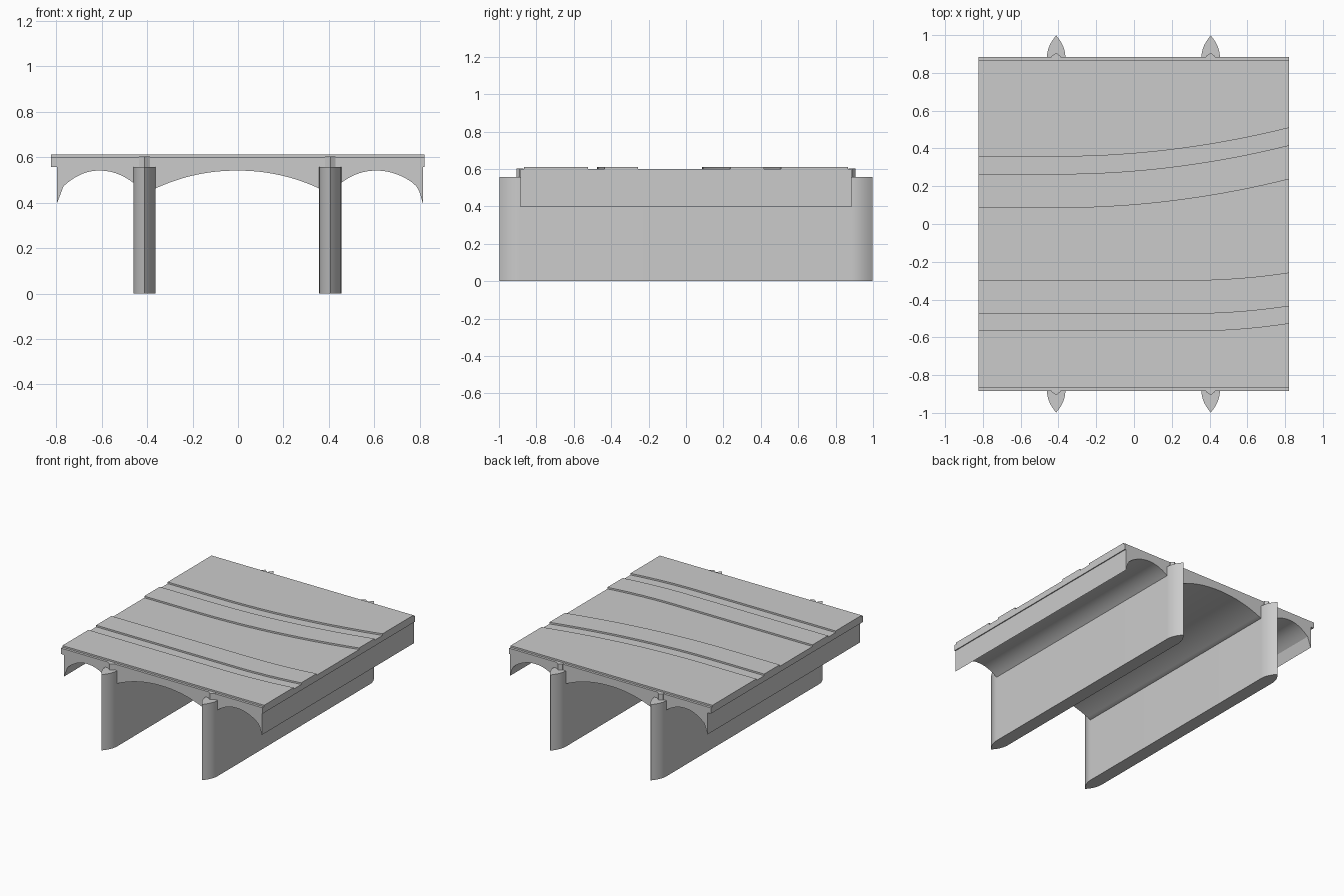
import bpy, bmesh, math

if "Cube" in bpy.data.objects:
    bpy.data.objects.remove(bpy.data.objects["Cube"])


def extrude(name, pts, axis, lo, hi):
    """Solid from a 2D outline: axis 'Y' takes (x, z), axis 'Z' takes (x, y)."""
    bm = bmesh.new()

    def place(p, h):
        return (p[0], h, p[1]) if axis == 'Y' else (p[0], p[1], h)

    a = [bm.verts.new(place(p, lo)) for p in pts]
    b = [bm.verts.new(place(p, hi)) for p in pts]
    n = len(pts)
    caps = [bm.faces.new(a), bm.faces.new(b)]
    for i in range(n):
        j = (i + 1) % n
        bm.faces.new((a[i], a[j], b[j], b[i]))
    bmesh.ops.recalc_face_normals(bm, faces=bm.faces)
    bmesh.ops.triangulate(bm, faces=caps)
    me = bpy.data.meshes.new(name)
    bm.to_mesh(me)
    bm.free()
    ob = bpy.data.objects.new(name, me)
    bpy.context.collection.objects.link(ob)
    bpy.ops.object.select_all(action='DESELECT')
    ob.select_set(True)
    bpy.context.view_layer.objects.active = ob
    bpy.ops.object.shade_smooth_by_angle(angle=math.radians(25))
    return ob


ROAD, TOP, SIDE = 0.60, 0.612, 0.885
X0, X1 = -0.822, 0.82
PIERS = (-0.412, 0.406)


def arc(xa, xb, za, zb, crown, n=20, xm=None):
    """Flattened arch from (xa, za) over the crown to (xb, zb)."""
    xm = (xa + xb) / 2 if xm is None else xm
    out = []
    for i in range(n + 1):
        x = xa + (xb - xa) * i / n
        t = abs(x - xm) / (xm - xa if x < xm else xb - xm)
        out.append((x, crown - (crown - (za if x < xm else zb)) * t ** 2.1))
    return out


# Arched bridge body with deck overhangs at both ends
profile = [(X0, ROAD), (X0, 0.557), (-0.796, 0.557), (-0.796, 0.398)]
profile += arc(-0.768, -0.46, 0.472, 0.487, 0.541, xm=-0.61)
profile += [(-0.46, 0.46)] + arc(-0.362, 0.356, 0.463, 0.463, 0.541, 28) + [(0.454, 0.46)]
profile += arc(0.454, 0.765, 0.487, 0.49, 0.541, xm=0.607)
profile += [(0.785, 0.472), (0.798, 0.449), (0.813, 0.398), (0.813, 0.557), (X1, 0.557), (X1, ROAD)]
extrude("arched_body", profile, 'Y', -SIDE, SIDE)


# Raised pavements, following the widening curves of the roadway
def kerb(y0, rise, start, n=24):
    pts = []
    for i in range(n + 1):
        x = X0 + (X1 - X0) * i / n
        pts.append((x, y0 + rise * max(0, (x - start) / (X1 - start)) ** 2))
    return pts


def north(y):
    return kerb(y, 0.152, -0.4)


def south(y):
    return kerb(y, 0.04, 0.3)


def edge(y):
    return [(X0, y), (X1, y)]


strips = {
    "pavement_back_outer": (north(0.357), edge(0.867)),
    "pavement_back_inner": (north(0.085), north(0.265)),
    "pavement_front_inner": (south(-0.475), south(-0.297)),
    "pavement_front_outer": (edge(-0.867), south(-0.565)),
}
for name, (low, high) in strips.items():
    extrude(name, low + high[::-1], 'Z', ROAD - 0.01, TOP)


# Long piers with pointed cutwaters, and the small pilasters above them
def cutwater(cx, half, y_start, y_tip, n=10):
    pts = []
    for sy in (1, -1):
        for i in range(-n, n + 1):
            s = abs(i) / n
            y = y_tip - (y_tip - y_start) * s
            x = half * (1 - (1 - s) ** 2)
            pts.append((cx + sy * (-x if i < 0 else x), sy * y))
    return pts


for i, cx in enumerate(PIERS):
    extrude(f"pier_{i + 1}", cutwater(cx, 0.0485, 0.885, 0.998), 'Z', 0.0, 0.557)
    for side, sy in (("front", -1), ("back", 1)):
        pts = [(cx - 0.024, sy * 0.87), (cx - 0.024, sy * 0.889), (cx - 0.012, sy * 0.897),
               (cx, sy * 0.906),
               (cx + 0.012, sy * 0.897), (cx + 0.024, sy * 0.889), (cx + 0.024, sy * 0.87)]
        extrude(f"pilaster_{side}_{i + 1}", pts, 'Z', 0.55, ROAD + 0.002)
